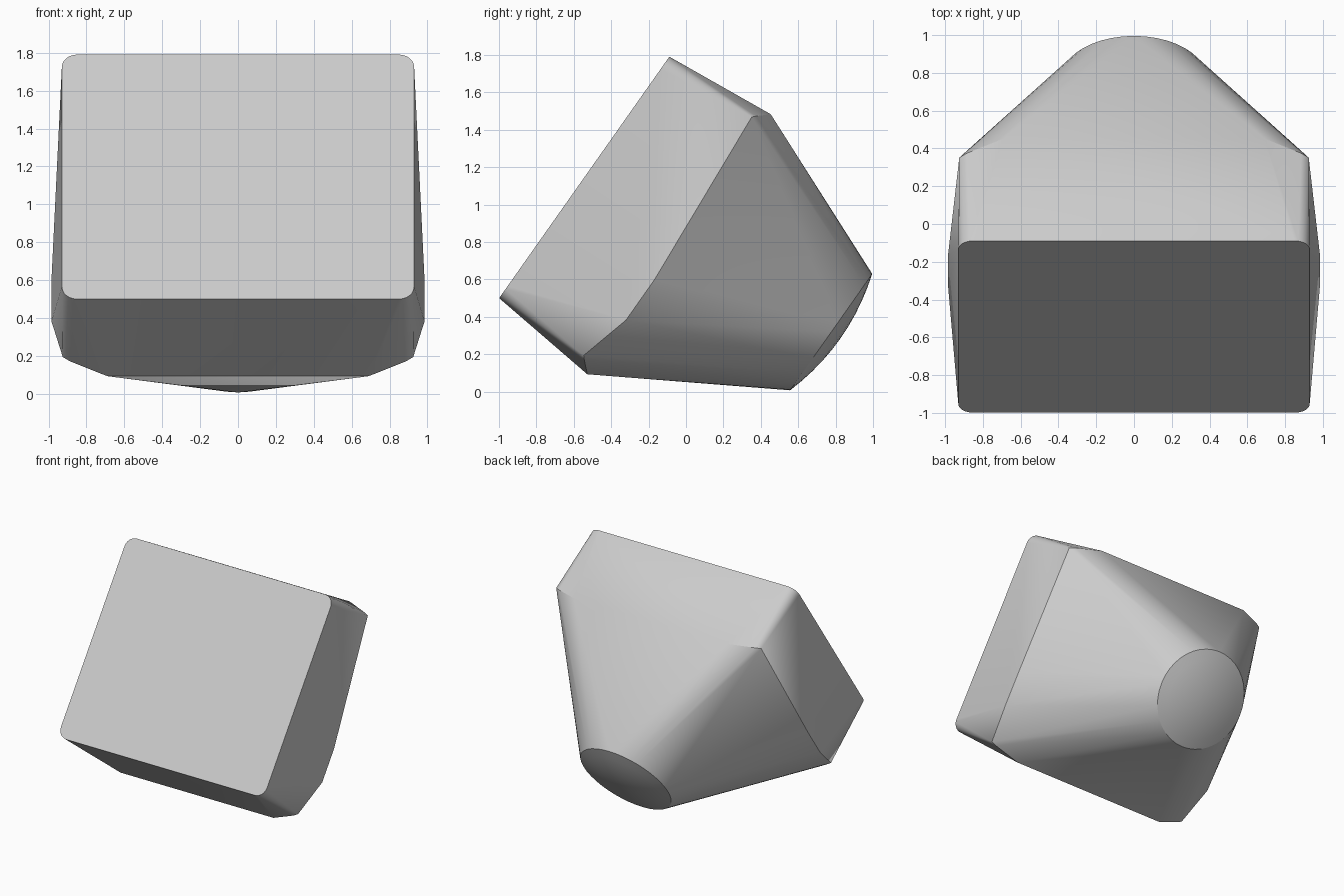
import bpy, bmesh
from math import sin, cos, pi, radians
from mathutils import Vector

cube = bpy.data.objects.get("Cube")
if cube:
    bpy.data.objects.remove(cube, do_unlink=True)

# Tilted frame: "across" is x, "up" runs up the flat face, "depth" runs back from it
ORIGIN = Vector((0, -0.544, 1.145))
UP = Vector((0, 0.576, 0.817))
DEPTH = Vector((0, 0.817, -0.576))


def place(across, up, depth):
    return ORIGIN + Vector((across, 0, 0)) + UP * up + DEPTH * depth


points = []

# Flat front face: a rounded rectangle
W, H, R = 0.93, 0.79, 0.08
for sx in (-1, 1):
    for sy in (-1, 1):
        for i in range(7):
            t = i * pi / 12
            points.append(place(sx * (W - R + R * cos(t)), sy * (H - R + R * sin(t)), 0))

# Widest belt: corners, top and bottom ridges, and side ridges set low
for sx in (-1, 1):
    for sy in (-1, 1):
        points.append(place(sx * 0.925, sy * 0.78, 0.546))
        points.append(place(sx * 0.885, sy * 0.797, 0.562))
        points.append(place(sx * 0.69, sy * 0.851, 0.62))
    for up in (-0.23, -0.495):
        points.append(place(sx * 0.985, up, 0.622))

# Round back end with a shallow dome
RIM, BACK, LIFT, BULGE = 0.381, 1.556, 0.085, 0.06
RINGS, SIDES = 5, 40
for ring in range(1, RINGS + 1):
    f = ring / RINGS
    for i in range(SIDES):
        t = 2 * pi * i / SIDES
        points.append(place(RIM * f * cos(t), LIFT + RIM * f * sin(t), BACK + BULGE * (1 - f * f)))
points.append(place(0, LIFT, BACK + BULGE))

# Wrap the sections in one convex skin
bm = bmesh.new()
for p in points:
    bm.verts.new(p)
bmesh.ops.convex_hull(bm, input=bm.verts[:])
bmesh.ops.delete(bm, geom=[v for v in bm.verts if not v.link_faces], context='VERTS')
bmesh.ops.dissolve_limit(bm, angle_limit=radians(0.3), verts=bm.verts[:], edges=bm.edges[:])
bmesh.ops.recalc_face_normals(bm, faces=bm.faces[:])
mesh = bpy.data.meshes.new("tapered_body")
bm.to_mesh(mesh)
bm.free()
body = bpy.data.objects.new("tapered_body", mesh)
bpy.context.collection.objects.link(body)

# Single grey material
grey = bpy.data.materials.new("light_grey")
grey.use_nodes = True
colour = (0.6, 0.6, 0.6, 1)
grey.diffuse_color = colour
grey.node_tree.nodes["Principled BSDF"].inputs["Base Color"].default_value = colour
mesh.materials.append(grey)

# Smooth the rounded parts, keep the creases
bpy.ops.object.select_all(action='DESELECT')
body.select_set(True)
bpy.context.view_layer.objects.active = body
bpy.ops.object.shade_smooth_by_angle(angle=radians(30))
